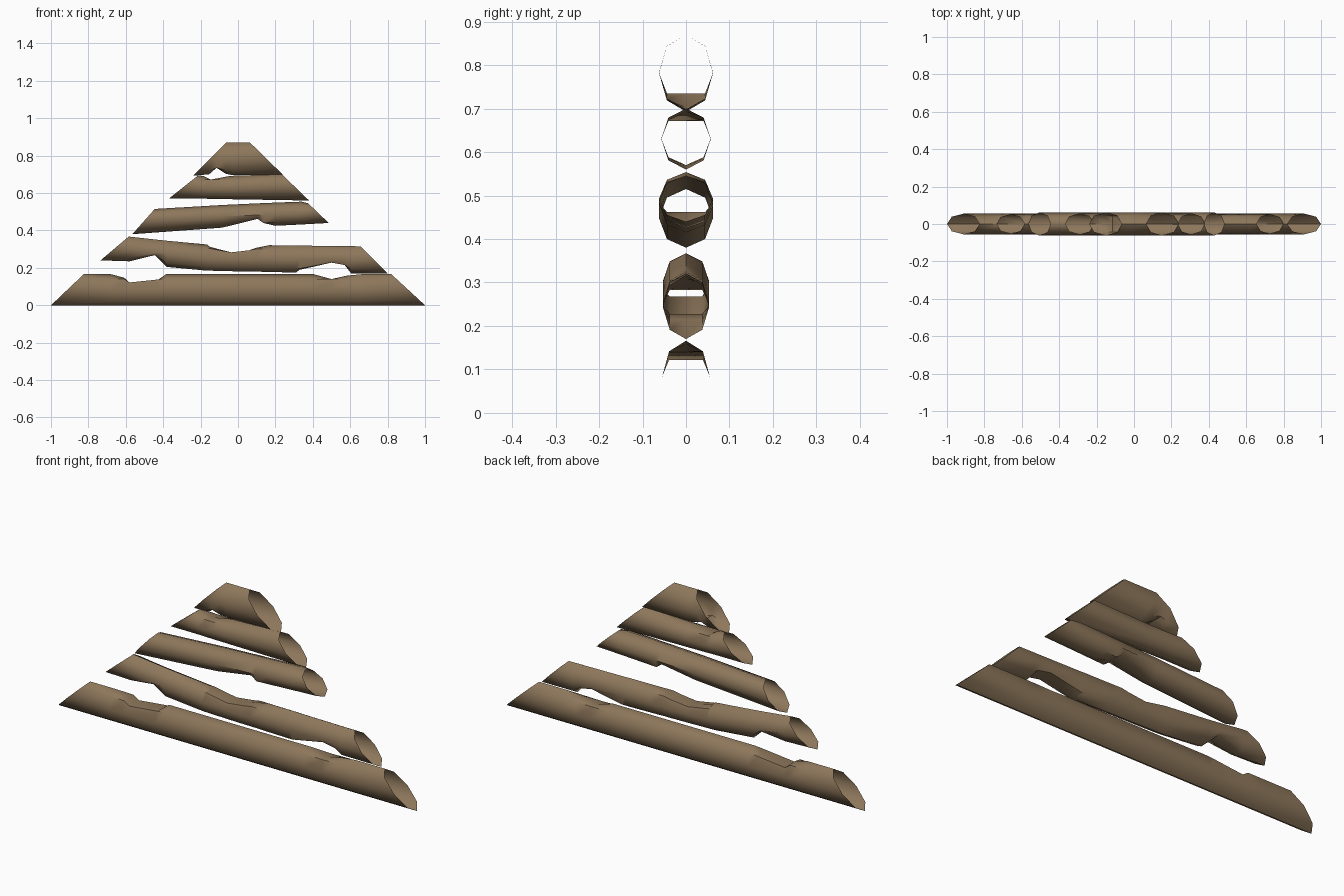
import bpy, bmesh, math

if "Cube" in bpy.data.objects:
    bpy.data.objects.remove(bpy.data.objects["Cube"])

SIDES = 8
wood = bpy.data.materials.new("log brown")
wood.diffuse_color = (0.27, 0.185, 0.105, 1)
wood.use_nodes = True
wood.node_tree.nodes["Principled BSDF"].inputs["Base Color"].default_value = wood.diffuse_color


def make_log(name, half_width, left, right, stations):
    """Hollow open-ended log. left/right: (x_bottom, z_bottom, x_top, z_top) of the slanted end.
    stations: (x, top, bottom, notch_top, notch_bottom), notches flatten the log there."""
    def end_x(e, z):
        return e[0] + (e[2] - e[0]) * (z - e[1]) / (e[3] - e[1])

    first = (-9, left[3], left[1], None, None)
    last = (9, right[3], right[1], None, None)
    bm = bmesh.new()
    rings = []
    for x, top, bot, nt, nb in [first] + stations + [last]:
        ring = []
        for i in range(SIDES):
            a = 2 * math.pi * i / SIDES
            z = (top + bot) / 2 + (top - bot) / 2 * math.cos(a)
            if nt is not None:
                z = min(z, nt)
            if nb is not None:
                z = max(z, nb)
            # trim to the gable slope
            vx = min(max(x, end_x(left, z)), end_x(right, z))
            ring.append(bm.verts.new((vx, half_width * math.sin(a), z)))
        rings.append(ring)
    for r, s in zip(rings, rings[1:]):
        for i in range(SIDES):
            j = (i + 1) % SIDES
            bm.faces.new((r[i], s[i], s[j], r[j]))
    bmesh.ops.remove_doubles(bm, verts=bm.verts, dist=0.0005)
    bmesh.ops.recalc_face_normals(bm, faces=bm.faces)
    # open tube: make sure the front wall faces -y
    if sum(f.normal.y * f.calc_center_median().y * f.calc_area() for f in bm.faces) < 0:
        bmesh.ops.reverse_faces(bm, faces=bm.faces)
    me = bpy.data.meshes.new(name)
    bm.to_mesh(me)
    bm.free()
    me.materials.append(wood)
    ob = bpy.data.objects.new(name, me)
    bpy.context.collection.objects.link(ob)
    for p in me.polygons:
        p.use_smooth = True
    bpy.context.view_layer.objects.active = ob
    ob.select_set(True)
    bpy.ops.object.shade_smooth_by_angle(angle=math.radians(50))
    ob.select_set(False)


N = None
# bottom log, two saddle notches on top
make_log("bottom_log", 0.055, (-1, 0, -.825, .166), (1, 0, .82, .166), [
    (-.68, .166, 0, N, N), (-.61, .166, 0, .148, N), (-.58, .166, 0, .122, N),
    (-.425, .166, 0, .138, N), (-.385, .166, 0, N, N), (.405, .166, 0, N, N),
    (.50, .166, 0, .14, N), (.58, .166, 0, .158, N), (.66, .166, 0, N, N)])

# second log, notched above in the middle and below near both ends
make_log("second_log", 0.053, (-.735, .24, -.585, .367), (.80, .17, .655, .315), [
    (-.58, .367, .235, N, N), (-.445, .352, .21, N, .268), (-.38, .345, .205, N, N),
    (-.165, .325, .185, N, N), (-.15, .324, .185, .312, N), (-.035, .322, .182, .283, N),
    (.06, .322, .18, .294, N), (.1, .322, .18, .308, N), (.165, .321, .178, N, N),
    (.31, .32, .175, N, N), (.33, .319, .175, N, .19), (.5, .317, .172, N, .228),
    (.57, .316, .172, N, .215), (.605, .316, .171, N, N)])

# third log, tilted, notched below right of the middle
make_log("third_log", 0.062, (-.565, .38, -.445, .515), (.485, .44, .375, .545), [
    (-.085, .536, .415, N, N), (.105, .545, .42, N, .462), (.135, .546, .42, N, .44),
    (.2, .549, .425, N, N), (.34, .554, .432, N, N)])

# fourth log, small notch on top
make_log("fourth_log", 0.057, (-.37, .57, -.215, .693), (.38, .56, .235, .70), [
    (-.185, .692, .57, N, N), (-.145, .69, .569, .672, N), (-.04, .692, .567, N, N)])

# peak log, notch below
make_log("peak_log", 0.062, (-.24, .693, -.065, .869), (.24, .698, .065, .869), [
    (-.155, .869, .694, N, .70), (-.115, .869, .694, N, .735),
    (-.065, .869, .695, N, .703), (-.03, .869, .696, N, N)])
